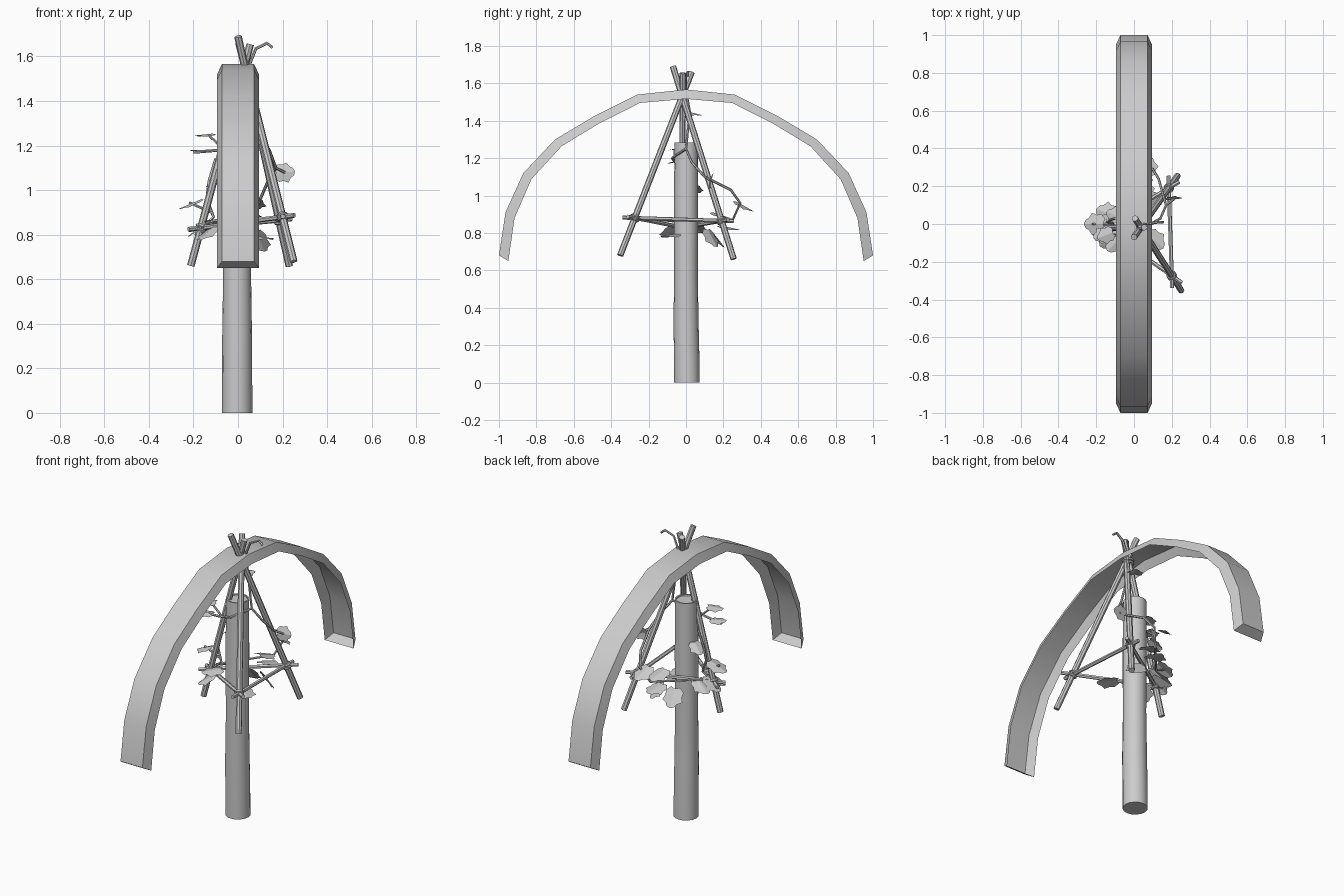
import bpy, bmesh, math
from mathutils import Vector, Matrix

if "Cube" in bpy.data.objects:
    bpy.data.objects.remove(bpy.data.objects["Cube"])


def add_object(name, bm, smooth=False):
    bmesh.ops.recalc_face_normals(bm, faces=bm.faces)
    me = bpy.data.meshes.new(name)
    bm.to_mesh(me)
    bm.free()
    ob = bpy.data.objects.new(name, me)
    bpy.context.collection.objects.link(ob)
    if smooth:
        bpy.context.view_layer.objects.active = ob
        ob.select_set(True)
        bpy.ops.object.shade_smooth_by_angle(angle=math.radians(40))
        ob.select_set(False)
    return ob


def skin_rings(bm, rings, closed=True):
    """Bridge a list of vertex rings and cap both ends."""
    vs = [[bm.verts.new(p) for p in r] for r in rings]
    n = len(vs[0])
    for a, b in zip(vs, vs[1:]):
        for i in range(n if closed else n - 1):
            bm.faces.new((a[i], a[(i + 1) % n], b[(i + 1) % n], b[i]))
    bm.faces.new(vs[0])
    bm.faces.new(vs[-1])


def circle(centre, r, u, v, sides):
    turns = (2 * math.pi * k / sides for k in range(sides))
    return [Vector(centre) + r * (math.cos(a) * u + math.sin(a) * v) for a in turns]


def tube(name, pts, r, sides=8):
    """Round rod or vine along a path."""
    pts = [Vector(p) for p in pts]
    side = (pts[1] - pts[0]).orthogonal()
    rings = []
    for i, p in enumerate(pts):
        d = (pts[min(i + 1, len(pts) - 1)] - pts[max(i - 1, 0)]).normalized()
        side = (side - d * side.dot(d)).normalized()
        rings.append(circle(p, r, side, d.cross(side), sides))
    bm = bmesh.new()
    skin_rings(bm, rings)
    return add_object(name, bm, True)


# Arch: channel section, open on the inside, mirrored about y = 0
half = [(1, .68), (.965, .91), (.87, 1.12), (.7, 1.3), (.49, 1.425), (.26, 1.54)]
outer = [(-y, z) for y, z in half] + [(0, 1.567)] + half[::-1]
rings = []
for y, z in outer:
    iy, iz = y * .95, z - .05 + .02 * abs(y)
    rings.append([(-.095, iy, iz), (-.072, y, z), (.072, y, z), (.095, iy, iz)])
bm = bmesh.new()
skin_rings(bm, rings, closed=False)
add_object("arch", bm, True)

# Post: slightly uneven log with a shallow hollow top
log = [(.068, .005, 0), (.068, .004, .12), (.067, 0, .33), (.063, 0, .6), (.065, 0, .95),
       (.063, .002, 1.285), (.055, .002, 1.285), (.054, .002, 1.278)]
bm = bmesh.new()
skin_rings(bm, [circle((-.004, y, z), r, Vector((1, 0, 0)), Vector((0, 1, 0)), 16)
                for r, y, z in log])
add_object("post", bm, True)

# Tripod poles
poles = [(Vector(a), Vector(b)) for a, b in (
    ((.25, -.352, .68), (.005, .03, 1.66)),
    ((.23, .255, .66), (0, -.07, 1.69)),
    ((-.212, -.02, .66), (.055, -.018, 1.655)))]
for i, ends in enumerate(poles):
    tube(f"tripod_pole_{i + 1}", ends, .017)


def lashing(name, centre, axis, radius):
    """Two turns of rope around an axis."""
    for k, turn in enumerate((-.009, .009)):
        bpy.ops.mesh.primitive_torus_add(
            major_segments=12, minor_segments=6, major_radius=radius, minor_radius=.007,
            location=centre + axis.normalized() * turn,
            rotation=axis.to_track_quat('Z', 'Y').to_euler())
        bpy.context.object.name = f"{name}_turn_{k + 1}"
        bpy.ops.object.shade_smooth_by_angle()
        bpy.context.object.select_set(False)


# Cross bars overrunning the poles, with rope lashings
joints = [a.lerp(b, (z - a.z) / (b.z - a.z)) for (a, b), z in zip(poles, (.88, .865, .83))]
for i, a in enumerate(joints):
    b = joints[(i + 1) % 3]
    over = (b - a).normalized() * .065
    tube(f"cross_bar_{i + 1}", (a - over, b + over), .011, 6)
    lashing(f"pole_lashing_{i + 1}", a, poles[i][1] - poles[i][0], .02)
    lashing(f"bar_lashing_{i + 1}", a, b - a, .017)
lashing("apex_lashing", Vector((.025, -.02, 1.53)), Vector((0, 0, 1)), .028)

# Vines: main stem from the curled tip down and around the post, then side shoots
tube("main_vine", [(.155, .01, 1.64), (.13, .01, 1.66), (.08, 0, 1.635), (.05, 0, 1.56),
                   (.05, .02, 1.45), (.09, 0, 1.25), (.14, .03, 1.18), (.17, .1, 1.1),
                   (.13, .24, 1.03), (.1, .29, .96), (.06, .25, .87), (-.15, .01, .85)], .007, 6)
tube("upper_vine", [(-.2, -.05, 1.17), (-.08, -.06, 1.18), (0, -.075, 1.2),
                    (.09, 0, 1.25)], .007, 6)
tube("left_vine", [(-.1, .03, 1.14), (-.13, .02, 1.04), (-.14, .01, .96),
                   (-.11, 0, .88), (-.16, -.02, .83)], .007, 6)
tube("upper_shoot", [(-.13, -.06, 1.245), (-.06, -.06, 1.18)], .006, 6)
tube("left_shoot", [(-.22, 0, .945), (-.12, 0, .9)], .006, 6)
tube("right_shoot", [(.21, .13, 1.08), (.17, .1, 1.1)], .006, 6)


def leaf(name, centre, normal, heading, size):
    """Rounded, lobed leaf folded along its midrib."""
    n = normal.normalized()
    h = (heading - n * heading.dot(n)).normalized()
    m = Matrix((h.cross(n), h, n)).transposed()
    bm = bmesh.new()

    def vert(x, y):
        return bm.verts.new(centre + m @ Vector((x, y - .45, -.2 * abs(x))) * size)

    base, tip = vert(0, 0), vert(0, 1)
    for s in (1, -1):
        edge = [vert(s * x, y) for x, y in
                ((.25, -.1), (.47, .12), (.44, .36), (.54, .6), (.3, .75), (.2, .92))]
        bm.faces.new([base] + edge + [tip])
    add_object(name, bm)


# Leaves: position and outward tilt, each pointing away from the post
UP = Vector((0, 0, 1))
leaves = [(.03, .045, 1.44, .2), (-.15, -.06, 1.25, .1), (-.17, -.06, 1.18, 0),
          (-.11, .05, 1.04, .6), (-.21, 0, .94, .4), (.07, .31, .945, .5),
          (.05, .19, .895, .3), (.1, .14, .775, 1), (-.03, .17, .77, .9),
          (.04, .23, .83, .2), (-.18, 0, .83, .7), (-.14, -.09, .81, .6),
          (-.15, .06, .83, .5), (-.1, -.1, .87, .1), (.11, -.09, .79, .1)]
for i, (x, y, z, tilt) in enumerate(leaves):
    out = Vector((x, y, 0)).normalized()
    leaf(f"leaf_{i + 1}", Vector((x, y, z)), UP * math.cos(tilt) + out * math.sin(tilt), out,
         .085 if z > 1 else .11)
leaf("front_leaf", Vector((.21, .13, 1.08)), Vector((.1, -1, .2)), Vector((1, 0, .1)), .085)
